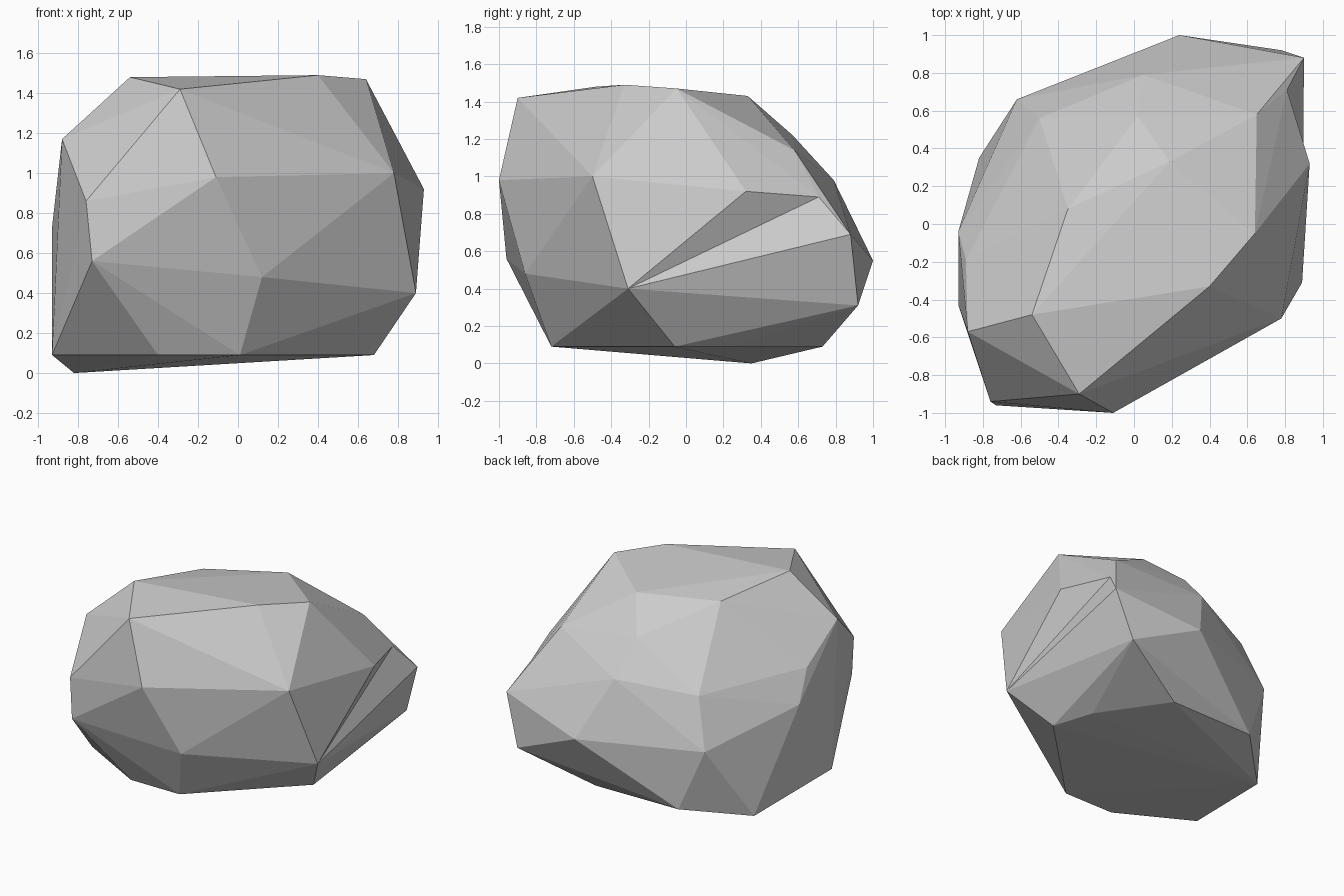
import bpy, bmesh
from mathutils import Vector

if "Cube" in bpy.data.objects:
    bpy.data.objects.remove(bpy.data.objects["Cube"])

# Corner points of the boulder, ring by ring
base = [(-.93, -.43, .09), (-.40, -.72, .09), (.01, -.72, .09), (.68, -.06, .09),
        (.58, .25, .09), (.25, .73, .09), (-.44, .72, .09), (-.82, .35, 0)]
lower = [(-.73, -.96, .56), (.12, -.86, .48), (.89, -.31, .40), (.78, .92, .31),
         (.90, .88, .69), (.24, 1.0, .55), (-.62, .66, .55), (-.93, -.04, .73)]
upper = [(-.76, -.94, .86), (-.11, -1.0, .98), (.78, -.50, 1.0), (.93, .32, .92),
         (.81, .71, .89), (.05, .79, .98), (-.50, .56, .91), (-.89, -.19, .95)]
crown = [(-.88, -.57, 1.17), (-.29, -.90, 1.42), (.40, -.33, 1.49), (.64, -.05, 1.47),
         (.65, .58, 1.14), (.02, .57, 1.22), (.19, .33, 1.43), (-.35, .08, 1.41),
         (-.54, -.48, 1.48)]
points = [Vector(p) for p in base + lower + upper + crown]
centre = Vector((0, 0, .75))

# Skin the points: wrap them on a sphere first so every corner is kept
bm = bmesh.new()
verts = [bm.verts.new((p - centre).normalized()) for p in points]
bmesh.ops.convex_hull(bm, input=verts)
for v, p in zip(verts, points):
    v.co = p


def volume(a, b, c):
    return (a.co - centre).dot((b.co - centre).cross(c.co - centre))


def opposite(edge):
    return [next(v for v in f.verts if v not in edge.verts) for f in edge.link_faces]


def dent(edge):
    """How far an edge folds inwards, 0 when it is ridged or cannot be turned."""
    a, b = edge.verts
    c, d = opposite(edge)
    if volume(a, b, c) < 0:
        a, b = b, a
    if volume(c, d, b) < 1e-4 or volume(d, c, a) < 1e-4:
        return 0
    normal = (b.co - a.co).cross(c.co - a.co).normalized()
    return normal.dot(d.co - a.co)


# Turn inward-folding edges into ridges
for _ in range(150):
    worst = max(bm.edges, key=dent)
    if dent(worst) < 1e-4:
        break
    bmesh.utils.edge_rotate(worst)

# The one real crease, on the right side below the shoulder
foot, tip, brow, notch = verts[10], verts[12], verts[19], verts[20]
edge = bm.edges.get((brow, tip))
if edge and set(opposite(edge)) == {foot, notch}:
    bmesh.utils.edge_rotate(edge)

bmesh.ops.recalc_face_normals(bm, faces=bm.faces)
mesh = bpy.data.meshes.new("boulder")
bm.to_mesh(mesh)
bm.free()
boulder = bpy.data.objects.new("boulder", mesh)
bpy.context.collection.objects.link(boulder)
